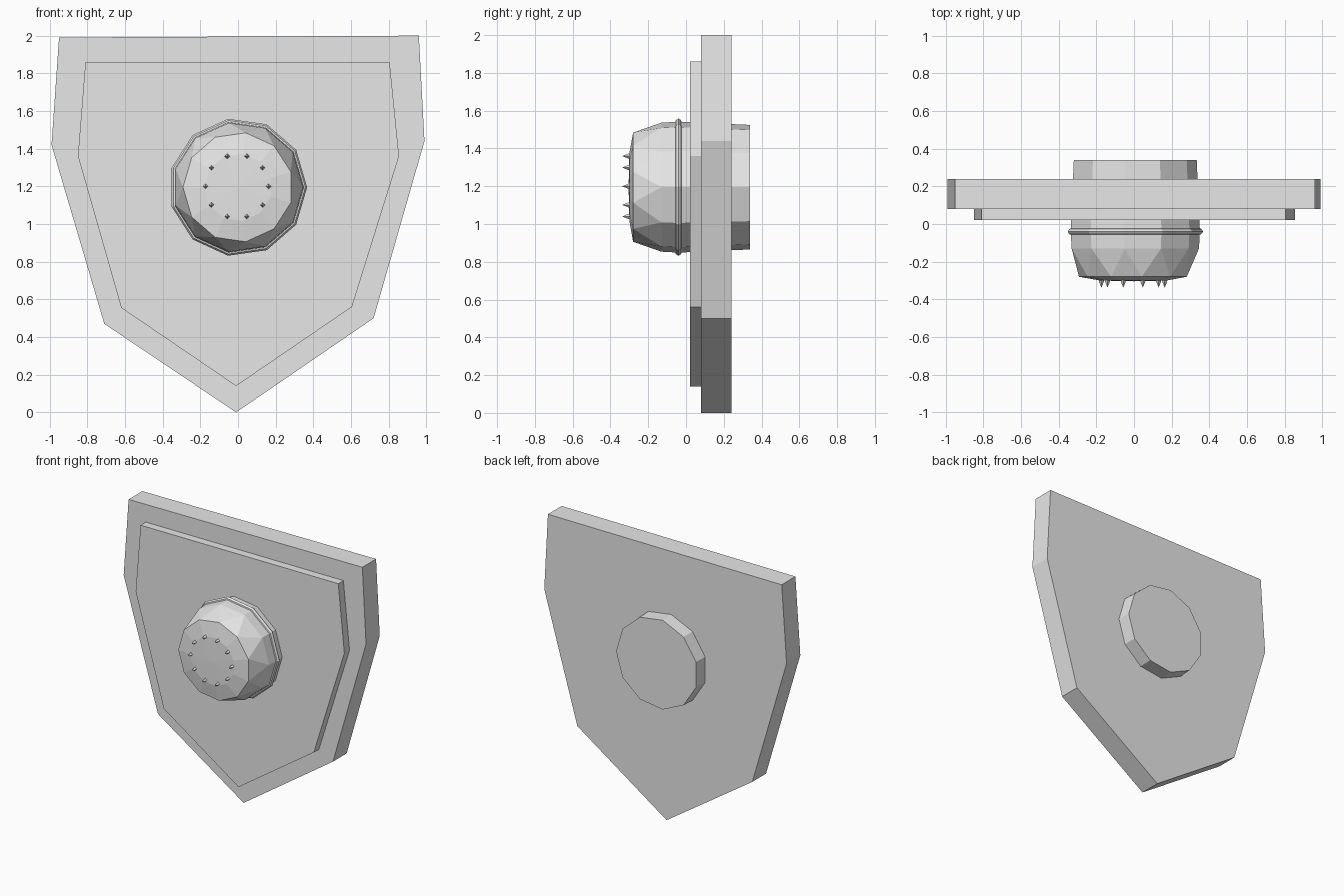
import bpy, bmesh, math

if "Cube" in bpy.data.objects:
    bpy.data.objects.remove(bpy.data.objects["Cube"])

iron = bpy.data.materials.new("light grey")
iron.diffuse_color = (0.8, 0.8, 0.8, 1)
iron.use_nodes = True
iron.node_tree.nodes["Principled BSDF"].inputs["Base Color"].default_value = iron.diffuse_color


def finish(name, bm):
    bmesh.ops.recalc_face_normals(bm, faces=bm.faces)
    me = bpy.data.meshes.new(name)
    bm.to_mesh(me)
    bm.free()
    me.materials.append(iron)
    ob = bpy.data.objects.new(name, me)
    bpy.context.collection.objects.link(ob)
    return ob


def plate(name, outline, y0, y1):
    """Extrude an x/z outline from y0 to y1."""
    bm = bmesh.new()
    face = bm.faces.new([bm.verts.new((x, y0, z)) for x, z in outline])
    ext = bmesh.ops.extrude_face_region(bm, geom=[face])
    for v in ext["geom"]:
        if isinstance(v, bmesh.types.BMVert):
            v.co.y = y1
    finish(name, bm)


def lathe(name, rings, sides, cx, cz, closed=False, tip=None):
    """Rings of (radius, y, turn) about a y axis; ends capped unless closed."""
    bm = bmesh.new()
    loops = []
    for r, y, turn in rings:
        angs = [2 * math.pi * (i + turn) / sides for i in range(sides)]
        loops.append([bm.verts.new((cx + r * math.cos(a), y, cz + r * math.sin(a)))
                      for a in angs])
    pairs = list(zip(loops, loops[1:]))
    if closed:
        pairs.append((loops[-1], loops[0]))
    for k, (a, b) in enumerate(pairs):
        twisted = rings[k][2] != rings[(k + 1) % len(rings)][2]
        for i in range(sides):
            j = (i + 1) % sides
            if twisted:  # staggered rings make triangles
                bm.faces.new((a[i], a[j], b[i]))
                bm.faces.new((a[j], b[j], b[i]))
            else:
                bm.faces.new((a[i], a[j], b[j], b[i]))
    if not closed:
        bm.faces.new(loops[0])
        if tip is None:
            bm.faces.new(loops[-1])
        else:
            t = bm.verts.new((cx, tip, cz))
            for i in range(sides):
                bm.faces.new((loops[-1][i], loops[-1][(i + 1) % sides], t))
    return finish(name, bm)


# Shield body and raised front panel
plate("shield_body", [(-0.95, 1.99), (0.96, 2.0), (0.99, 1.44), (0.72, 0.5),
                      (-0.01, 0), (-0.71, 0.47), (-0.99, 1.42)], 0.08, 0.24)
plate("front_panel", [(-0.81, 1.86), (0.805, 1.86), (0.855, 1.36), (0.605, 0.56),
                      (-0.01, 0.14), (-0.62, 0.555), (-0.85, 1.36)], 0.02, 0.085)

# Round boss through the shield, with a nearly flat cap
lathe("boss", [(0.333, 0.34, 0), (0.35, -0.04, 0), (0.345, -0.13, 0),
               (0.292, -0.28, 0.5), (0.18, -0.30, 0.5)], 11, 0, 1.195, tip=-0.304)

# Thin collar around the boss
lathe("boss_collar", [(0.34, -0.022, 0), (0.358, -0.026, 0), (0.367, -0.04, 0),
                      (0.358, -0.054, 0), (0.34, -0.058, 0)], 11, 0, 1.195, closed=True)

# Circle of small spikes on the cap
for i in range(10):
    a = 2 * math.pi * i / 10
    lathe(f"spike_{i + 1}", [(0.014, -0.295, 0), (0.013, -0.306, 0)], 4,
          -0.005 + 0.168 * math.cos(a), 1.2 + 0.168 * math.sin(a), tip=-0.338)
